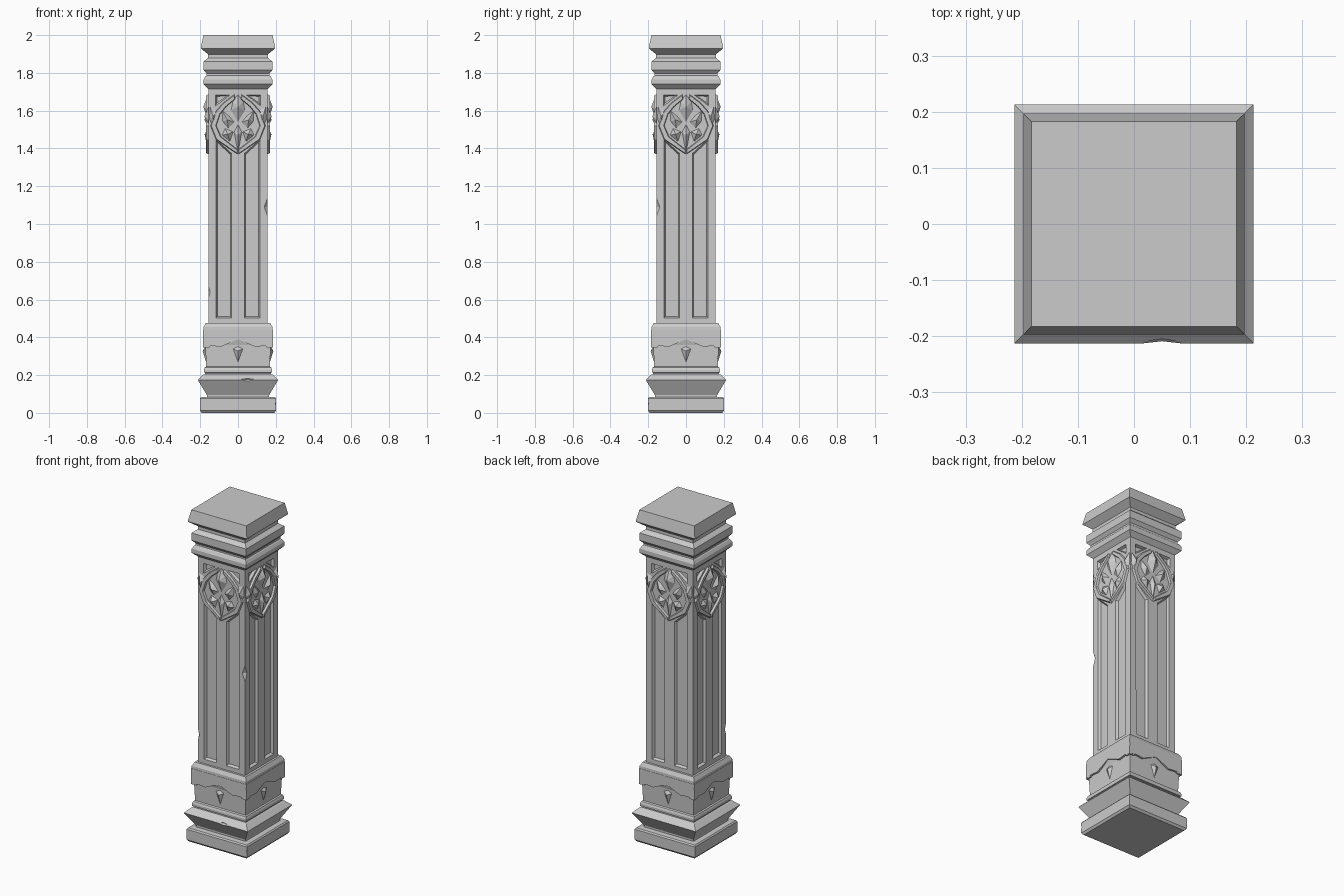
import bpy, bmesh
from math import pi
from mathutils import Vector, Matrix

if "Cube" in bpy.data.objects:
    bpy.data.objects.remove(bpy.data.objects["Cube"])


def finish(name, bm):
    bmesh.ops.recalc_face_normals(bm, faces=bm.faces)
    me = bpy.data.meshes.new(name)
    bm.to_mesh(me)
    bm.free()
    ob = bpy.data.objects.new(name, me)
    bpy.context.collection.objects.link(ob)
    return ob


def square_stack(name, profile):
    """Stack square rings given as (half width, z)."""
    bm = bmesh.new()
    rings = [[bm.verts.new((sx * h, sy * h, z)) for sx, sy in
              ((-1, -1), (1, -1), (1, 1), (-1, 1))] for h, z in profile]
    for a, b in zip(rings, rings[1:]):
        for i in range(4):
            j = (i + 1) % 4
            bm.faces.new((a[i], a[j], b[j], b[i]))
    bm.faces.new(rings[0][::-1])
    bm.faces.new(rings[-1])
    return finish(name, bm)


def inset_poly(pts, d):
    """Mitred inward offset of a counter-clockwise polygon."""
    out = []
    n = len(pts)
    for i in range(n):
        p = Vector(pts[i])
        e1 = (p - Vector(pts[i - 1])).normalized()
        e2 = (Vector(pts[(i + 1) % n]) - p).normalized()
        n1, n2 = Vector((-e1.y, e1.x)), Vector((-e2.y, e2.x))
        m = n1 + n2
        out.append(p + m * (d / max(0.35, 1 + n1.dot(n2))))
    return out


def relief(name, polys, d0, d1, inset=0.0, peak=False, mirror=True):
    """Raise (u, z) outlines from depth d0 to d1 on all four faces."""
    bm = bmesh.new()
    outlines = list(polys)
    if mirror:
        outlines += [[(-u, z) for u, z in p] for p in polys]
    for p in outlines:
        area = sum(p[i - 1][0] * p[i][1] - p[i][0] * p[i - 1][1] for i in range(len(p)))
        if area < 0:
            p = p[::-1]
        n = len(p)
        for k in range(4):
            rot = Matrix.Rotation(k * pi / 2, 3, 'Z')
            a = [bm.verts.new(rot @ Vector((u, -d0, z))) for u, z in p]
            bm.faces.new(a[::-1])
            if peak:
                c = sum((Vector(q) for q in p), Vector((0, 0))) / n
                t = bm.verts.new(rot @ Vector((c.x, -d1, c.y)))
                for i in range(n):
                    bm.faces.new((a[i], a[(i + 1) % n], t))
            else:
                b = [bm.verts.new(rot @ Vector((u, -d1, z))) for u, z in inset_poly(p, inset)]
                bm.faces.new(b)
                for i in range(n):
                    j = (i + 1) % n
                    bm.faces.new((a[i], a[j], b[j], b[i]))
    return finish(name, bm)


def chips(name, items):
    """Octahedral cutters: (centre, radii)."""
    bm = bmesh.new()
    for c, r in items:
        v = [bm.verts.new((c[0] + s * r[0] * (a == 0), c[1] + s * r[1] * (a == 1),
                           c[2] + s * r[2] * (a == 2))) for a in range(3) for s in (1, -1)]
        for i in (0, 1):
            for j in (2, 3):
                for k in (4, 5):
                    bm.faces.new((v[i], v[j], v[k]))
    return finish(name, bm)


def cut(ob, cutter):
    cutter.hide_render = True
    mod = ob.modifiers.new("cut", 'BOOLEAN')
    mod.operation = 'DIFFERENCE'
    mod.solver = 'EXACT'
    mod.object = cutter
    bpy.context.view_layer.objects.active = ob
    bpy.ops.object.modifier_apply(modifier=mod.name)
    bpy.data.objects.remove(cutter)


# Plinth and flared base moulding, chipped
base = square_stack("base", [
    (0.192, 0), (0.202, 0.012), (0.202, 0.075), (0.196, 0.083), (0.165, 0.085),
    (0.165, 0.095), (0.213, 0.175), (0.183, 0.203), (0.174, 0.205), (0.174, 0.212),
    (0.181, 0.214), (0.181, 0.228), (0.176, 0.24), (0.168, 0.245)])
cut(base, chips("base_chips", [((0.05, -0.225, 0.178), (0.09, 0.024, 0.03)),
                               ((0.21, -0.21, 0.048), (0.022, 0.022, 0.03))]))

# Pedestal block with overhanging scalloped band and pointed studs
square_stack("pedestal", [(0.168, 0.235), (0.173, 0.36), (0.184, 0.40),
                          (0.182, 0.455), (0.17, 0.477)])
relief("pedestal_band", [[(-0.183, 0.44), (-0.183, 0.345), (-0.14, 0.355), (-0.09, 0.35),
                          (0, 0.39), (0.09, 0.35), (0.14, 0.355), (0.183, 0.345),
                          (0.183, 0.44)]], 0.15, 0.184, mirror=False)
relief("pedestal_stud", [[(-0.038, 0.345), (0, 0.255), (0.038, 0.345), (0, 0.365)]],
       0.165, 0.187, peak=True, mirror=False)

# Shaft with sunk panels, spandrels and corner damage
shaft = square_stack("shaft", [(0.157, 0.46), (0.157, 1.73)])
cut(shaft, relief("panel_cutter", [
    [(0.030, 0.50), (0.119, 0.50), (0.119, 1.455), (0.030, 1.374)],
    [(0.036, 1.686), (0.123, 1.686), (0.123, 1.618)]], 0.163, 0.142, 0.011))
cut(shaft, chips("shaft_chips", [((0.166, -0.166, 1.09), (0.036, 0.036, 0.10)),
                                 ((-0.166, -0.166, 0.64), (0.028, 0.028, 0.095))]))

# Carved tracery: pointed ribs, central bud and leaves
relief("tracery_rib", [[
    (0.018, 1.69), (0.08, 1.643), (0.122, 1.595), (0.148, 1.52), (0.118, 1.445), (0, 1.365),
    (0, 1.395), (0.088, 1.465), (0.112, 1.52), (0.092, 1.58), (0.06, 1.62), (0.012, 1.66)]],
    0.15, 0.169, 0.006)
relief("tracery_bud", [[(0, 1.695), (-0.032, 1.65), (-0.042, 1.60), (0, 1.53),
                        (0.042, 1.60), (0.032, 1.65)]], 0.153, 0.184, peak=True, mirror=False)
relief("tracery_leaf", [
    [(0.012, 1.535), (0.045, 1.575), (0.09, 1.61), (0.085, 1.54), (0.05, 1.50)],
    [(0.02, 1.49), (0.07, 1.51), (0.09, 1.47), (0.04, 1.43)],
    [(0.10, 1.60), (0.15, 1.63), (0.155, 1.55), (0.125, 1.50)]], 0.153, 0.178, peak=True)
relief("tracery_stem", [[(0, 1.54), (-0.025, 1.49), (0, 1.36), (0.025, 1.49)]],
       0.153, 0.176, peak=True, mirror=False)

# Capital mouldings and cap slab
square_stack("capital", [
    (0.157, 1.715), (0.164, 1.722), (0.182, 1.74), (0.182, 1.765), (0.172, 1.782),
    (0.166, 1.786), (0.166, 1.796), (0.182, 1.815), (0.182, 1.86), (0.158, 1.88),
    (0.158, 1.898), (0.197, 1.93), (0.196, 1.938), (0.183, 2.0)])
